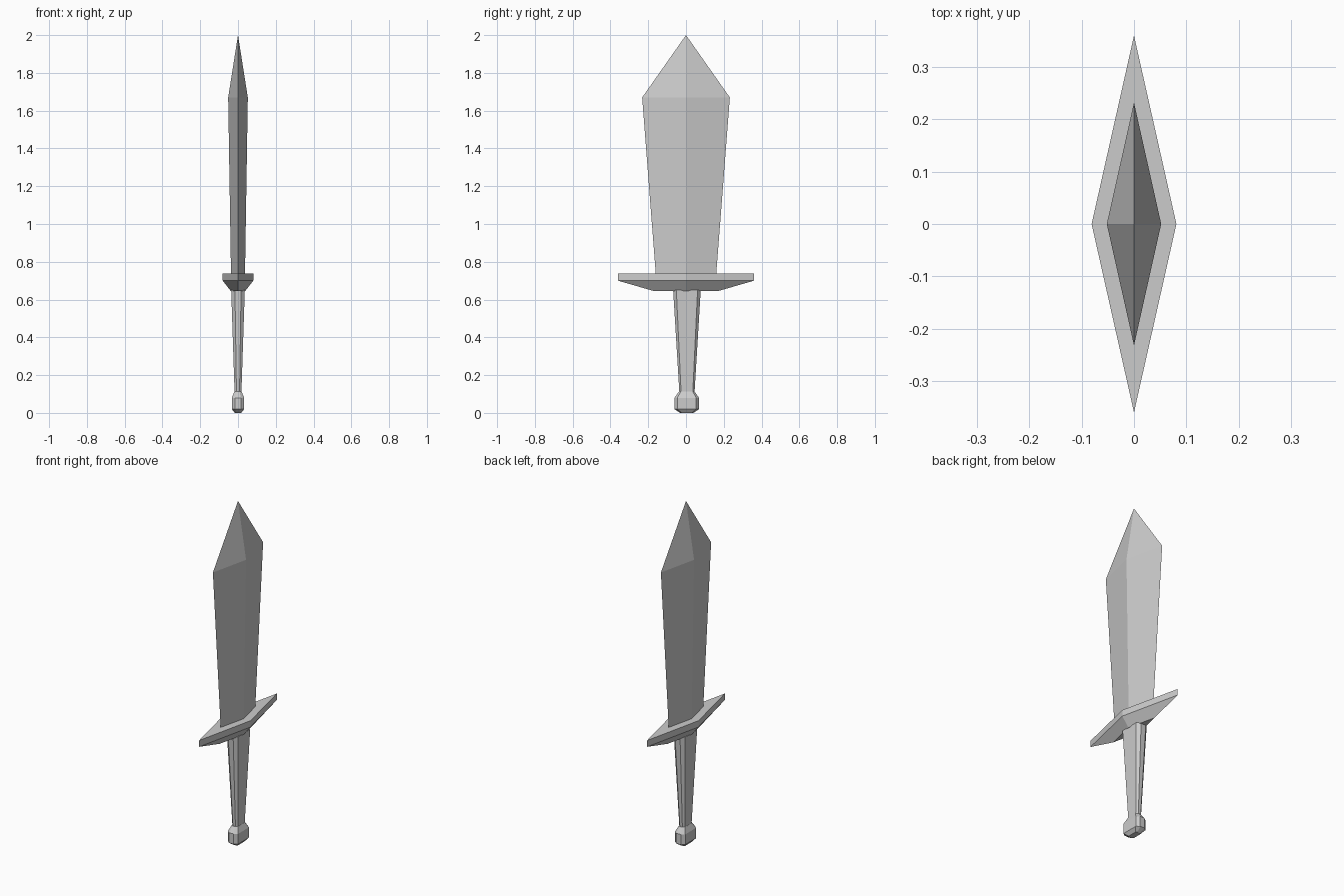
import bpy, bmesh

if "Cube" in bpy.data.objects:
    bpy.data.objects.remove(bpy.data.objects["Cube"])

DIAMOND = [(1, 0), (0, 1), (-1, 0), (0, -1)]
# long octagon: flat broad sides with chamfered corners
OCTAGON = [(1, -.77), (1, .77), (.45, 1), (-.45, 1),
           (-1, .77), (-1, -.77), (-.45, -1), (.45, -1)]


def loft(name, section, levels, y_off=0.0, tip=None):
    """Skin a section through levels of (z, half width x, half width y)."""
    bm = bmesh.new()
    rings = [[bm.verts.new((x * hx, y * hy + y_off, z)) for x, y in section]
             for z, hx, hy in levels]
    n = len(section)
    for a, b in zip(rings, rings[1:]):
        for i in range(n):
            j = (i + 1) % n
            bm.faces.new((a[i], a[j], b[j], b[i]))
    bm.faces.new(rings[0][::-1])
    if tip is None:
        bm.faces.new(rings[-1])
    else:
        point = bm.verts.new((0, y_off, tip))
        for i in range(n):
            bm.faces.new((rings[-1][i], rings[-1][(i + 1) % n], point))
    bmesh.ops.recalc_face_normals(bm, faces=bm.faces)
    mesh = bpy.data.meshes.new(name)
    bm.to_mesh(mesh)
    bm.free()
    obj = bpy.data.objects.new(name, mesh)
    bpy.context.collection.objects.link(obj)
    return obj


# Blade widening towards the point
loft("blade", DIAMOND, [(.735, .037, .16), (1.67, .052, .232)], tip=2.0)

# Crossguard: flat diamond plate with tapered underside
loft("crossguard", DIAMOND,
     [(.645, .038, .17), (.70, .081, .36), (.737, .081, .36)])

# Tapered grip
loft("grip", OCTAGON, [(.105, .018, .04), (.65, .036, .073)], y_off=.005)

# Rounded pommel
loft("pommel", OCTAGON,
     [(0, .017, .035), (.02, .033, .065), (.08, .033, .065), (.112, .019, .042)],
     y_off=.004)
